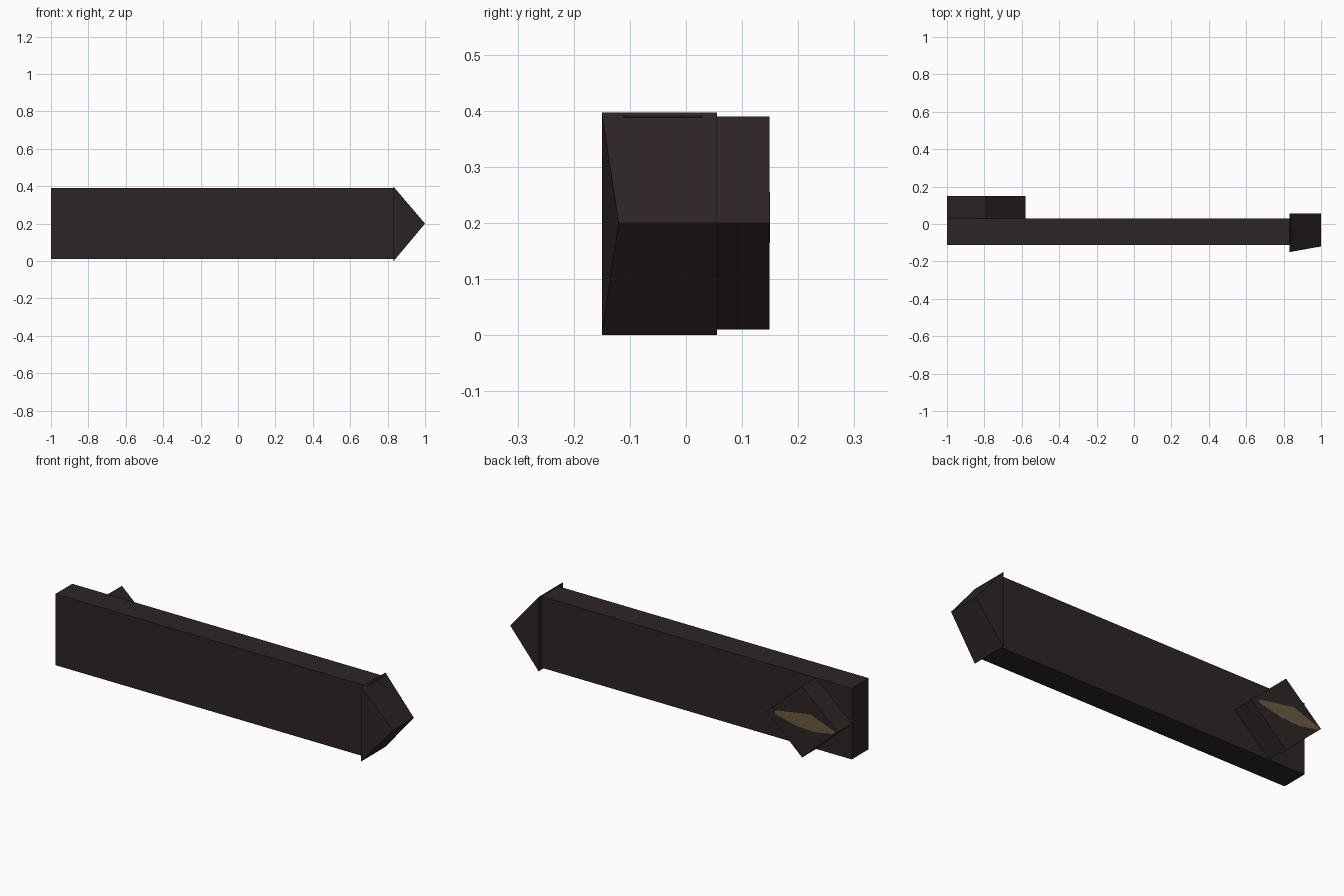
import bpy, bmesh

if "Cube" in bpy.data.objects:
    bpy.data.objects.remove(bpy.data.objects["Cube"])


def material(name, rgb):
    m = bpy.data.materials.new(name)
    m.diffuse_color = (*rgb, 1)
    m.use_nodes = True
    m.node_tree.nodes["Principled BSDF"].inputs["Base Color"].default_value = m.diffuse_color
    return m


dark = material("dark_brown", (0.027, 0.018, 0.018))
tan = material("worn_tan", (0.15, 0.10, 0.055))


def prism(name, profile, front, back, mat):
    """Extrude an XZ profile along Y; front may be one value or one per point."""
    if not isinstance(front, (list, tuple)):
        front = [front] * len(profile)
    bm = bmesh.new()
    a = [bm.verts.new((x, y, z)) for (x, z), y in zip(profile, front)]
    b = [bm.verts.new((x, back, z)) for x, z in profile]
    bm.faces.new(a)
    bm.faces.new(b[::-1])
    n = len(a)
    for i in range(n):
        j = (i + 1) % n
        bm.faces.new((a[i], b[i], b[j], a[j]))
    bmesh.ops.recalc_face_normals(bm, faces=bm.faces)
    me = bpy.data.meshes.new(name)
    bm.to_mesh(me)
    bm.free()
    me.materials.append(mat)
    ob = bpy.data.objects.new(name, me)
    bpy.context.collection.objects.link(ob)
    return ob


# Long plank
prism("plank", [(-1, 0.01), (0.84, 0.01), (0.84, 0.39), (-1, 0.39)],
      -0.112, 0.03, dark)

# Pointed end cap, its front leaning back toward the tip
prism("pointed_tip", [(0.832, 0), (1, 0.2), (0.832, 0.397)],
      [-0.15, -0.12, -0.15], 0.055, dark)

# Diamond shaped post end on the back
cx, cz, rx, rz = -0.79, 0.2, 0.21, 0.19
prism("diamond_post", [(cx - rx, cz), (cx, cz - rz), (cx + rx, cz), (cx, cz + rz)],
      0.02, 0.149, dark)

# Thin worn streak on the back of the post
prism("worn_streak", [(-0.63, 0.22), (-0.72, 0.235), (-0.84, 0.255), (-0.92, 0.225),
                      (-0.99, 0.2), (-0.97, 0.183), (-0.86, 0.165), (-0.76, 0.17),
                      (-0.63, 0.2)], 0.147, 0.15, tan)
